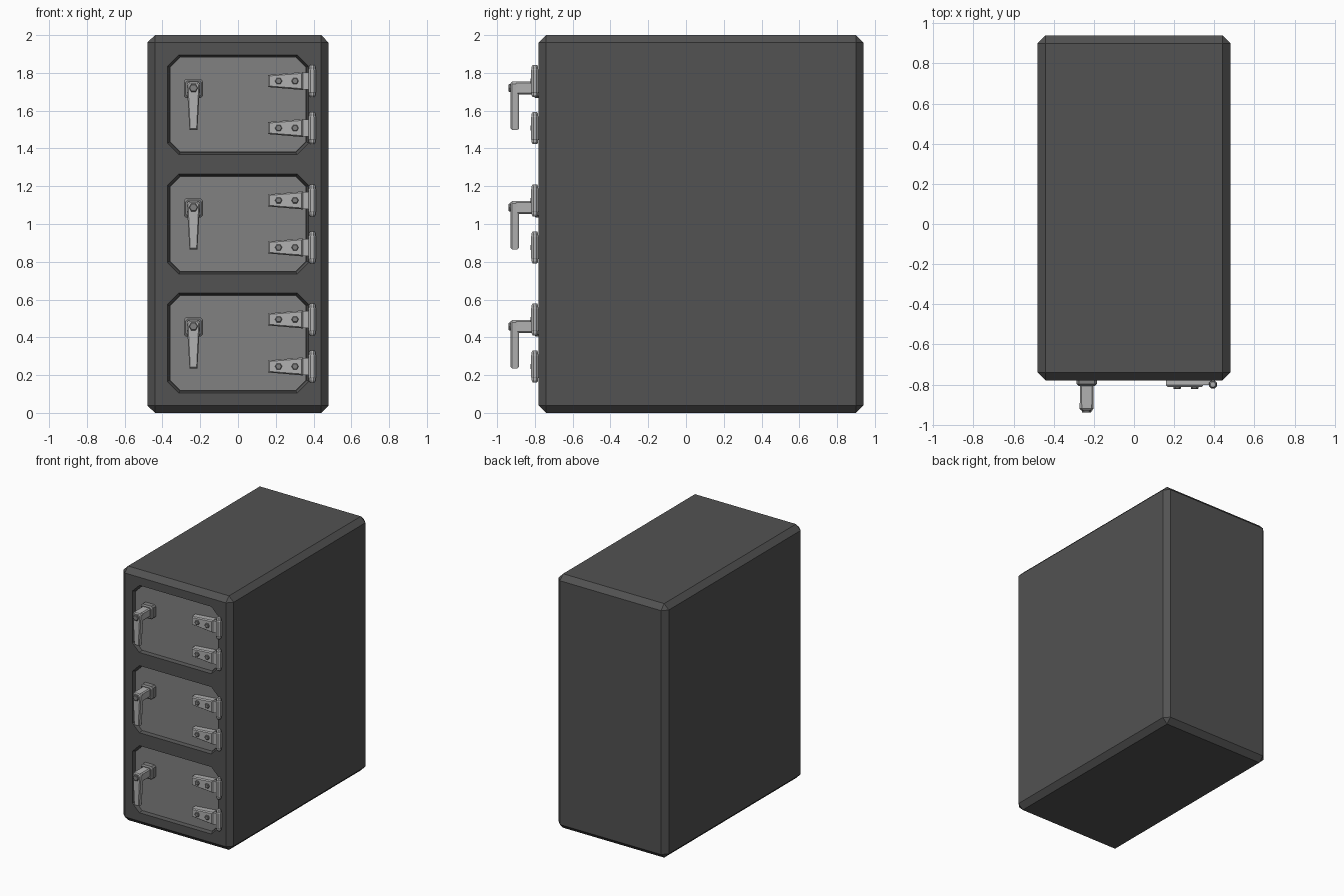
import bpy, bmesh, math
from mathutils import Matrix

if "Cube" in bpy.data.objects:
    bpy.data.objects.remove(bpy.data.objects["Cube"])


def material(name, v):
    m = bpy.data.materials.new(name)
    m.diffuse_color = (v, v, v, 1)
    m.use_nodes = True
    m.node_tree.nodes["Principled BSDF"].inputs["Base Color"].default_value = m.diffuse_color
    return m


BODY = material("dark grey", 0.085)
DOOR = material("mid grey", 0.22)
METAL = material("light grey metal", 0.44)
BOLT = material("bolt grey", 0.22)


def finish(name, bm, mat):
    bmesh.ops.recalc_face_normals(bm, faces=bm.faces)
    me = bpy.data.meshes.new(name)
    bm.to_mesh(me)
    bm.free()
    me.materials.append(mat)
    ob = bpy.data.objects.new(name, me)
    bpy.context.collection.objects.link(ob)
    return ob


def prism(name, pts, sections, mat):
    """Loft an x/z outline along y; sections are (y, inset) pairs."""
    xs, zs = [p[0] for p in pts], [p[1] for p in pts]
    cx, cz = (min(xs) + max(xs)) / 2, (min(zs) + max(zs)) / 2
    hx, hz = max(xs) - cx, max(zs) - cz
    bm = bmesh.new()
    rings = [[bm.verts.new((cx + (x - cx) * (1 - i / hx), y, cz + (z - cz) * (1 - i / hz)))
              for x, z in pts] for y, i in sections]
    n = len(pts)
    for a, b in zip(rings, rings[1:]):
        for k in range(n):
            bm.faces.new((a[k], a[(k + 1) % n], b[(k + 1) % n], b[k]))
    bm.faces.new(rings[0])
    bm.faces.new(rings[-1])
    return finish(name, bm, mat)


def octagon(cx, cz, hx, hz, c):
    return [(cx + x, cz + z) for x, z in (
        (-hx + c, -hz), (hx - c, -hz), (hx, -hz + c), (hx, hz - c),
        (hx - c, hz), (-hx + c, hz), (-hx, hz - c), (-hx, -hz + c))]


def hexagon(cx, cz, r):
    return [(cx + r * math.cos(k * math.pi / 3), cz + r * math.sin(k * math.pi / 3))
            for k in range(6)]


def barrel(name, x, y, z, r, h):
    """Upright eight-sided hinge pin with chamfered ends."""
    bm = bmesh.new()
    rings = []
    for dz, rr in ((-h, r * .7), (-h + .01, r), (h - .01, r), (h, r * .7)):
        rings.append([bm.verts.new((x + rr * math.cos((k + .5) * math.pi / 4),
                                    y + rr * math.sin((k + .5) * math.pi / 4), z + dz))
                      for k in range(8)])
    for a, b in zip(rings, rings[1:]):
        for k in range(8):
            bm.faces.new((a[k], a[(k + 1) % 8], b[(k + 1) % 8], b[k]))
    bm.faces.new(rings[0])
    bm.faces.new(rings[-1])
    return finish(name, bm, METAL)


# cabinet shell with chamfered edges
bm = bmesh.new()
bmesh.ops.create_cube(bm, size=1, matrix=Matrix.Translation((0, .08, 1))
                      @ Matrix.Diagonal((.96, 1.72, 2, 1)))
bmesh.ops.bevel(bm, geom=bm.edges[:], offset=.04, segments=1, affect='EDGES')
cabinet = finish("cabinet", bm, BODY)

for i, dc in enumerate((.37, 1.0, 1.632)):
    # recess cut in the cabinet front and the door panel inside it
    cut = prism(f"recess_cutter_{i}", octagon(0, dc, .376, .267, .06),
                [(-.80, -.003), (-.78, .003), (-.75, .013)], BODY)
    cut.hide_render = True
    cut.hide_viewport = True
    mod = cabinet.modifiers.new("recess", 'BOOLEAN')
    mod.operation = 'DIFFERENCE'
    mod.solver = 'EXACT'
    mod.object = cut
    prism(f"door_{i}", octagon(0, dc, .361, .252, .056), [(-.745, 0), (-.758, 0)], DOOR)

    # hinges: tapered leaf, knuckle, pin and two bolts
    for j, hz in enumerate((dc + .125, dc - .124)):
        t = f"{i}_{j}"
        leaf = [(.16, hz - .032), (.345, hz - .048), (.345, hz + .048), (.16, hz + .032)]
        prism("hinge_leaf_" + t, leaf, [(-.755, 0), (-.803, 0), (-.812, .008)], METAL)
        prism("hinge_knuckle_" + t, octagon(.365, hz, .025, .045, .004),
              [(-.775, 0), (-.802, 0)], METAL)
        barrel("hinge_pin_" + t, .393, -.80, hz, .019, .084)
        barrel("hinge_sleeve_" + t, .393, -.80, hz, .022, .068)
        for x in (.215, .302):
            prism(f"hinge_bolt_{t}_{x}", hexagon(x, hz, .019),
                  [(-.80, 0), (-.819, 0), (-.823, .004)], BOLT)

    # latch: base plate, shaft, hanging lever and end bolt
    hx, hz = -.236, dc + .088
    prism(f"latch_plate_{i}", octagon(hx, hz - .003, .051, .051, .012),
          [(-.755, 0), (-.796, 0), (-.806, .01)], BOLT)
    prism(f"latch_shaft_{i}", octagon(hx, hz, .034, .034, .008),
          [(-.80, 0), (-.90, 0)], METAL)
    lever = [(hx - .021, hz - .222), (hx + .021, hz - .222), (hx + .035, hz + .02),
             (hx + .024, hz + .034), (hx - .024, hz + .034), (hx - .035, hz + .02)]
    prism(f"latch_lever_{i}", lever, [(-.885, .006), (-.892, 0), (-.92, 0), (-.928, .007)], METAL)
    prism(f"latch_bolt_{i}", hexagon(hx, hz, .024),
          [(-.92, 0), (-.936, 0), (-.94, .004)], BOLT)
